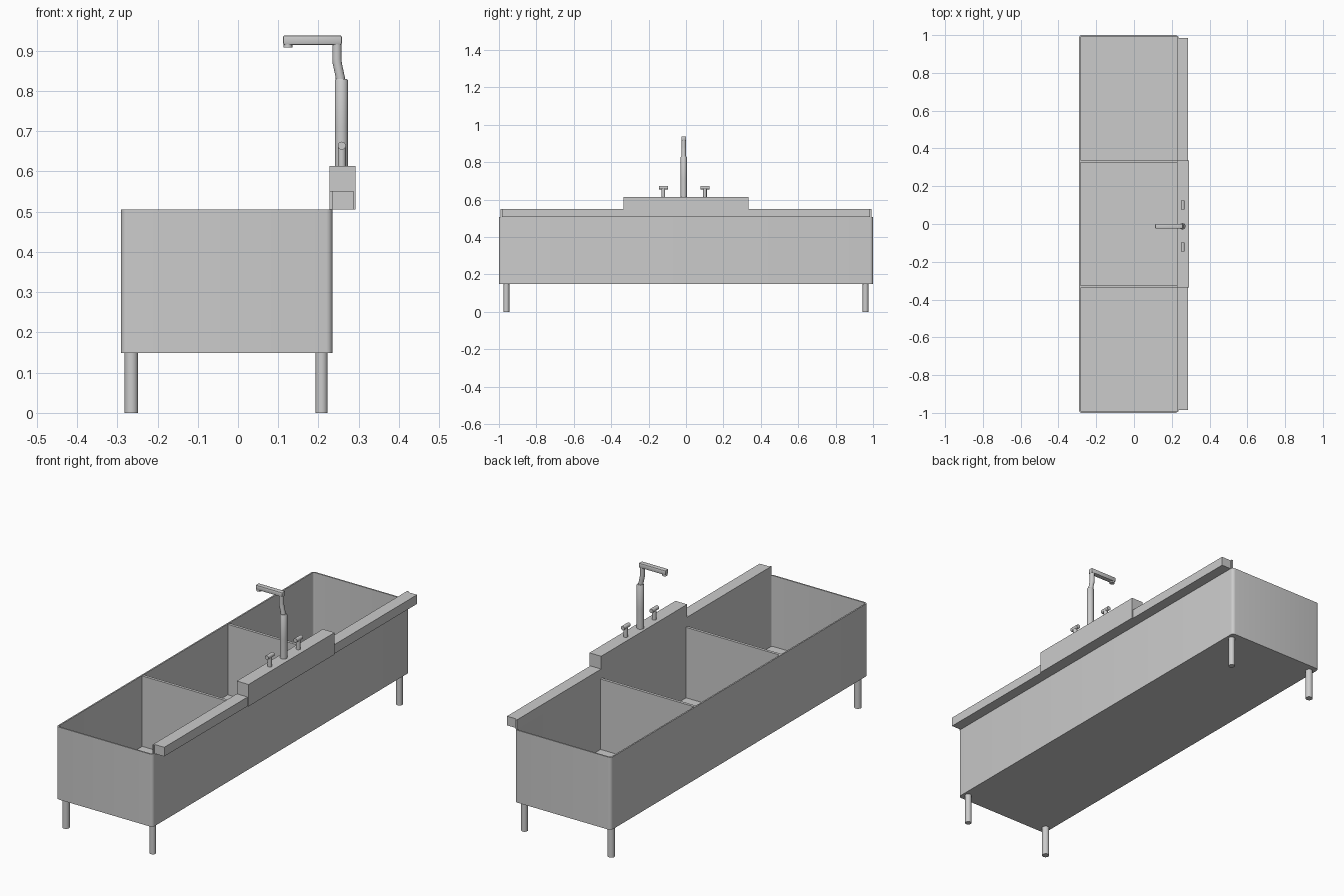
import bpy, bmesh, math
from mathutils import Vector

if "Cube" in bpy.data.objects:
    bpy.data.objects.remove(bpy.data.objects["Cube"])


def finish(name, bm, smooth=False):
    bmesh.ops.recalc_face_normals(bm, faces=bm.faces)
    me = bpy.data.meshes.new(name)
    bm.to_mesh(me)
    bm.free()
    ob = bpy.data.objects.new(name, me)
    bpy.context.collection.objects.link(ob)
    if smooth:
        bpy.ops.object.select_all(action='DESELECT')
        ob.select_set(True)
        bpy.context.view_layer.objects.active = ob
        bpy.ops.object.shade_smooth_by_angle(angle=math.radians(35))
    return ob


def box(name, lo, hi, bevel=0.0):
    bm = bmesh.new()
    bmesh.ops.create_cube(bm, size=1)
    for v in bm.verts:
        v.co = Vector([(a + b) / 2 + c * (b - a) for a, b, c in zip(lo, hi, v.co)])
    if bevel:
        bmesh.ops.bevel(bm, geom=bm.edges[:], offset=bevel, segments=2,
                        profile=0.5, affect='EDGES')
    return finish(name, bm, bevel > 0)


def skin(name, rings):
    """Bridge a series of equal point rings and cap both ends."""
    bm = bmesh.new()
    loops = [[bm.verts.new(p) for p in r] for r in rings]
    n = len(loops[0])
    for a, b in zip(loops, loops[1:]):
        for i in range(n):
            j = (i + 1) % n
            bm.faces.new((a[i], a[j], b[j], b[i]))
    bm.faces.new(loops[0][::-1])
    bm.faces.new(loops[-1])
    return finish(name, bm, True)


def circle(x, y, z, r, n=20):
    return [(x + r * math.cos(2 * math.pi * i / n),
             y + r * math.sin(2 * math.pi * i / n), z) for i in range(n)]


def rounded_rect(x0, x1, y1, z, r, seg=5):
    pts = []
    corners = [(x1 - r, y1 - r), (x0 + r, y1 - r), (x0 + r, -y1 + r), (x1 - r, -y1 + r)]
    for k, (cx, cy) in enumerate(corners):
        for i in range(seg + 1):
            a = math.pi / 2 * (k + i / seg)
            pts.append((cx + r * math.cos(a), cy + r * math.sin(a), z))
    return pts


# Open trough with thin walls and rounded vertical corners
X0, X1, T, RIM, BASE = -0.291, 0.235, 0.007, 0.506, 0.149
skin("trough", [
    rounded_rect(X0, X1, 1.0, BASE, 0.016),
    rounded_rect(X0, X1, 1.0, RIM, 0.016),
    rounded_rect(X0 + T, X1 - T, 1.0 - T, RIM, 0.009),
    rounded_rect(X0 + T, X1 - T, 1.0 - T, BASE + 0.008, 0.009)])

# Partitions between the three basins and the four legs
for s, side in ((-1, "near"), (1, "far")):
    y = s * 0.333
    box(f"{side}_divider", (X0 + T, y - 0.007, BASE + 0.008), (X1 - T, y + 0.007, RIM - 0.002))
    for x, row, r in ((-0.265, "left", 0.017), (0.208, "right", 0.015)):
        skin(f"{side}_{row}_leg", [circle(x, s * 0.96, 0, r), circle(x, s * 0.96, BASE, r)])

# Back panel, low shelves either side and the raised tap block
box("back_panel", (0.228, -0.992, RIM), (0.235, 0.992, 0.551))
box("near_shelf", (0.235, -0.984, RIM), (0.287, -0.335, 0.551))
box("far_shelf", (0.235, 0.335, RIM), (0.287, 0.984, 0.551))
box("tap_block", (0.228, -0.335, RIM), (0.292, 0.335, 0.614))

# Tap column and kinked neck
TY = -0.012
skin("tap_column", [circle(0.257, TY, z, r) for z, r in
                    ((0.61, 0.0165), (0.71, 0.0165), (0.826, 0.0165), (0.83, 0.014))])
skin("tap_neck", [circle(x, TY, z, 0.0115) for x, z in
                  ((0.255, 0.825), (0.254, 0.835), (0.2465, 0.87), (0.246, 0.88), (0.246, 0.925))])

# Spout bar and nozzle
box("tap_spout", (0.112, TY - 0.0125, 0.915), (0.258, TY + 0.0125, 0.938), 0.004)
skin("tap_nozzle", [circle(0.124, TY, 0.908, 0.0115), circle(0.124, TY, 0.92, 0.0115)])

# Two tap handles: upright stem with a crossbar
for y, side in ((-0.121, "near"), (0.101, "far")):
    skin(f"{side}_handle_stem", [circle(0.258, y, 0.61, 0.010), circle(0.258, y, 0.66, 0.010)])
    bar = [[(px, y + d, pz) for px, pz, _ in circle(0.258, 0.664, 0, 0.010)]
           for d in (-0.024, 0.024)]
    skin(f"{side}_handle_bar", bar)
